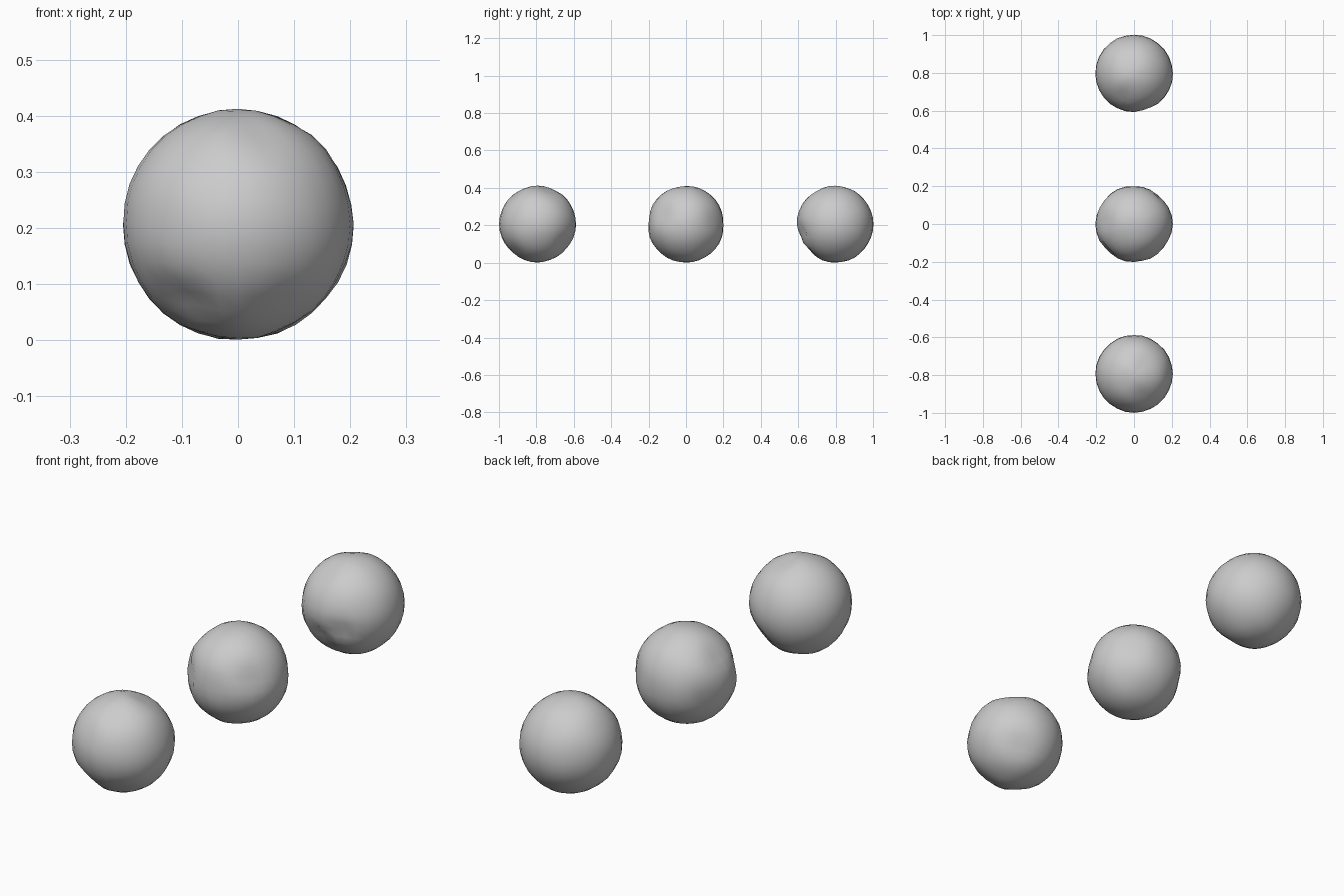
import bpy, bmesh
from math import exp
from mathutils import Vector, noise

if "Cube" in bpy.data.objects:
    bpy.data.objects.remove(bpy.data.objects["Cube"])


def lumpy_ball(name, y, seed, dents):
    """Rounded lump: a sphere with soft dents (direction, width, depth)."""
    bm = bmesh.new()
    bmesh.ops.create_uvsphere(bm, u_segments=28, v_segments=18, radius=1)
    offset = Vector((seed * 7.3, seed * 3.1, seed * 5.7))
    for v in bm.verts:
        d = v.co.normalized()
        r = 0.205 + 0.003 * noise.noise(d * 2.5 + offset)
        for direction, width, depth in dents:
            gap = (d - Vector(direction).normalized()).length
            r -= depth * exp(-(gap / width) ** 2)
        v.co = d * r
    # rest the ball on the ground
    low = min(v.co.z for v in bm.verts)
    for v in bm.verts:
        v.co += Vector((0, y, -low + 0.001))
    mesh = bpy.data.meshes.new(name)
    bm.to_mesh(mesh)
    bm.free()
    mesh.shade_smooth()
    obj = bpy.data.objects.new(name, mesh)
    bpy.context.collection.objects.link(obj)


# front ball: flattened crown, small dents low on the sides
lumpy_ball("front_ball", -0.793, 1, [
    ((0.3, 0.35, 1.0), 0.3, 0.010),
    ((-0.5, -0.6, -0.75), 0.25, 0.022),
    ((0.5, 0.75, -0.6), 0.3, 0.016),
    ((0.4, -0.65, -0.75), 0.25, 0.010),
    ((0.2, -0.6, 0.85), 0.25, 0.008)])

# middle ball: side dents and soft grooves around the waist
lumpy_ball("middle_ball", 0.0, 2, [
    ((-0.7, -0.7, 0.15), 0.25, 0.018),
    ((0.75, -0.6, 0.25), 0.3, 0.016),
    ((-0.8, 0.5, -0.2), 0.25, 0.010),
    ((0.6, 0.75, 0.1), 0.25, 0.012),
    ((-0.75, 0.1, 0.55), 0.25, 0.012),
    ((0.1, -1.0, 0.1), 0.3, 0.007),
    ((0.0, 1.0, 0.0), 0.3, 0.005)])

# back ball: crumpled low on the front side
lumpy_ball("back_ball", 0.797, 3, [
    ((0.35, -0.9, -0.2), 0.2, 0.024),
    ((-0.2, -0.85, -0.4), 0.25, 0.022),
    ((0.1, -0.7, -0.75), 0.25, 0.012),
    ((-0.3, -0.6, 0.8), 0.25, 0.008)])
